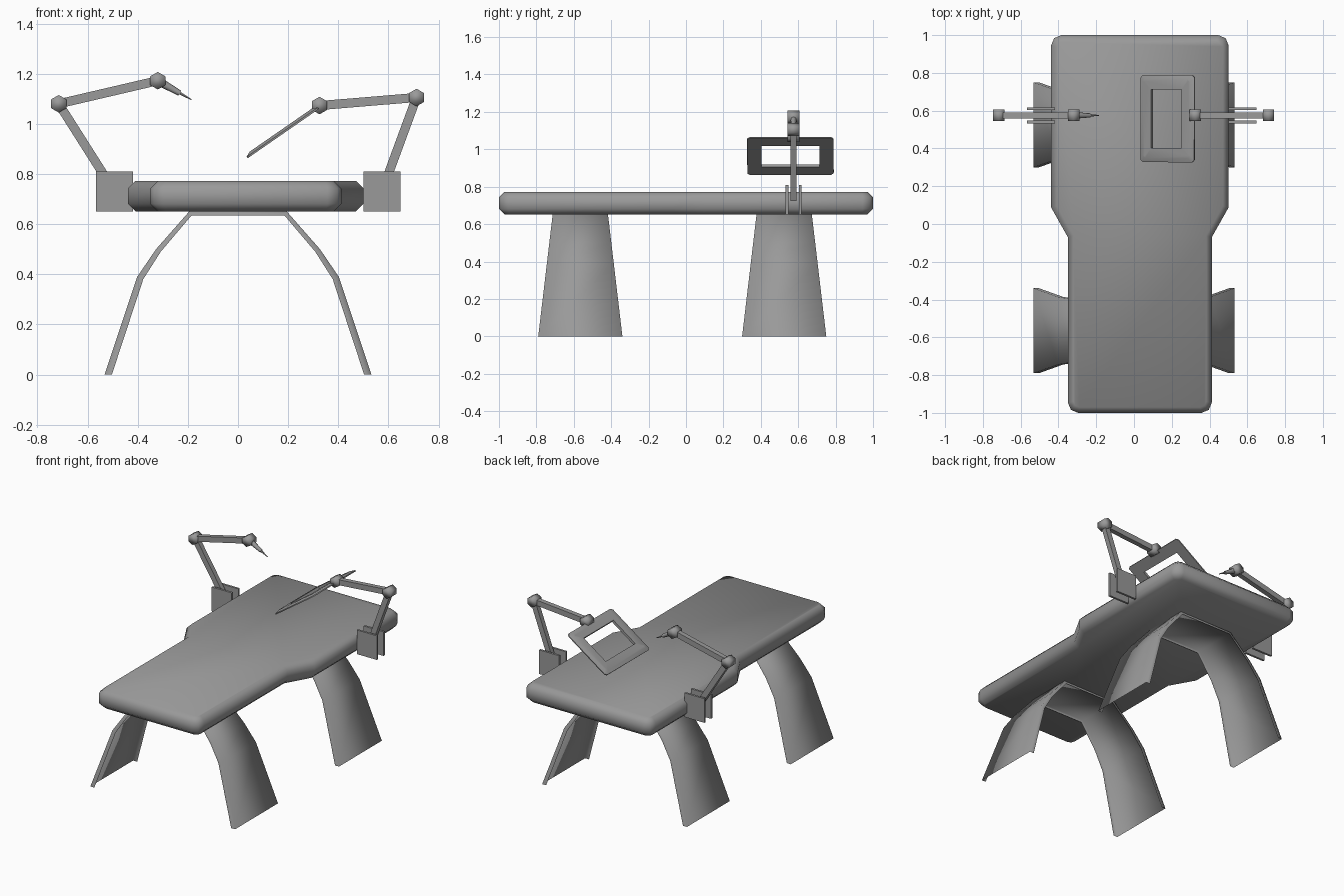
import bpy, bmesh, math
from mathutils import Matrix, Vector

cube = bpy.data.objects.get("Cube")
if cube:
    bpy.data.objects.remove(cube)

grey = bpy.data.materials.new("grey")
grey.use_nodes = True
grey.diffuse_color = (0.32, 0.32, 0.32, 1)
grey.node_tree.nodes["Principled BSDF"].inputs["Base Color"].default_value = (0.32, 0.32, 0.32, 1)

ARM_Y = 0.575


def finish(name, bm, smooth=None):
    bmesh.ops.recalc_face_normals(bm, faces=bm.faces[:])
    mesh = bpy.data.meshes.new(name)
    bm.to_mesh(mesh)
    bm.free()
    mesh.materials.append(grey)
    ob = bpy.data.objects.new(name, mesh)
    bpy.context.collection.objects.link(ob)
    if smooth is not None:
        bpy.ops.object.select_all(action='DESELECT')
        ob.select_set(True)
        bpy.context.view_layer.objects.active = ob
        bpy.ops.object.shade_smooth_by_angle(angle=math.radians(smooth))
    return ob


def prism(points, depth):
    """Solid from a flat outline, extruded by a vector."""
    bm = bmesh.new()
    face = bm.faces.new([bm.verts.new(p) for p in points])
    new = bmesh.ops.extrude_face_region(bm, geom=[face])["geom"]
    bmesh.ops.translate(bm, vec=depth, verts=[v for v in new if isinstance(v, bmesh.types.BMVert)])
    return bm


def box(name, centre, size):
    bm = bmesh.new()
    bmesh.ops.create_cube(bm, size=1, matrix=Matrix.Translation(centre) @ Matrix.Diagonal((*size, 1)))
    return finish(name, bm)


def along(a, b):
    """Frame centred between two (x, z) points, its z axis running from a to b."""
    a, b = (Vector((p[0], ARM_Y, p[1])) for p in (a, b))
    d = b - a
    return Matrix.Translation((a + b) / 2) @ Matrix.Rotation(math.atan2(d.x, d.z), 4, 'Y'), d.length


def bar(name, a, b, width=0.036, depth=0.032):
    m, length = along(a, b)
    bm = bmesh.new()
    bmesh.ops.create_cube(bm, size=1, matrix=m @ Matrix.Diagonal((width, depth, length, 1)))
    return finish(name, bm)


def rod(name, a, b, r1, r2, sides=8):
    m, length = along(a, b)
    bm = bmesh.new()
    bmesh.ops.create_cone(bm, cap_ends=True, segments=sides, radius1=r1, radius2=r2, depth=length, matrix=m)
    return finish(name, bm, 50)


def joint(name, p):
    """Six-sided pivot with a corner at the top."""
    bm = bmesh.new()
    m = Matrix.Translation((p[0], ARM_Y, p[1])) @ Matrix.Rotation(math.pi / 2, 4, 'X')
    bmesh.ops.create_cone(bm, cap_ends=True, segments=6, radius1=0.035, radius2=0.035, depth=0.062, matrix=m)
    return finish(name, bm, 180)


# Padded table top, wide at the head and narrow at the foot
half = [(0.381, -1), (0.381, -0.07), (0.47, 0.088), (0.47, 1)]
outline = [(0.031 + x, y, 0.651) for x, y in half] + [(0.031 - x, y, 0.651) for x, y in reversed(half)]
bm = prism(outline, (0, 0, 0.121))
corners = [e for e in bm.edges if abs(e.verts[0].co.z - e.verts[1].co.z) > 0.1 and abs(e.verts[0].co.y) > 0.9]
bmesh.ops.bevel(bm, geom=corners, offset=0.055, segments=2, profile=0.5, affect='EDGES')
rims = [e for e in bm.edges if abs(e.verts[0].co.z - e.verts[1].co.z) < 0.01]
bmesh.ops.bevel(bm, geom=rims, offset=0.03, segments=1, affect='EDGES')
finish("table_top", bm, 50)

# Two arched legs: thin channels open on the inside, flaring towards the floor
outer = [(0.532, 0), (0.402, 0.39), (0.327, 0.5), (0.195, 0.65)]
inner = [(0.503, 0), (0.378, 0.38), (0.308, 0.49), (0.185, 0.635)]


def arch(points):
    return points + [(-x, z) for x, z in reversed(points)]


for name, cy in (("foot_legs", -0.565), ("head_legs", 0.525)):
    bm = bmesh.new()
    rows = []
    for o, i in zip(arch(outer), arch(inner)):
        ring = []
        for (x, z), side in ((i, -1), (o, -1), (o, 1), (i, 1)):
            w = 0.225 - 0.077 * z / 0.65
            ring.append(bm.verts.new((x, cy + side * w, z)))
        rows.append(ring)
    for r, s in zip(rows, rows[1:]):
        for k in range(3):
            bm.faces.new((r[k], r[k + 1], s[k + 1], s[k]))
    finish(name, bm, 180)

# Clamp plates on both sides of the table
for side, cx in (("right", -0.493), ("left", 0.574)):
    for end, dy in (("front", -0.035), ("back", 0.035)):
        box(f"{side}_bracket_{end}", (cx, ARM_Y + dy, 0.73), (0.147, 0.014, 0.16))

# Right arm with a pointed tool
base, elbow, wrist = (-0.493, 0.73), (-0.715, 1.08), (-0.32, 1.172)
bar("right_lower_arm", base, elbow)
bar("right_upper_arm", elbow, wrist)
joint("right_elbow", elbow)
joint("right_wrist", wrist)
rod("tool_handle", wrist, (-0.232, 1.122), 0.018, 0.011)
rod("tool_needle", (-0.235, 1.124), (-0.185, 1.096), 0.007, 0.002, 6)

# Left arm holding an open frame
base, elbow, wrist = (0.574, 0.73), (0.712, 1.105), (0.325, 1.073)
bar("left_lower_arm", base, elbow)
bar("left_upper_arm", elbow, wrist)
joint("left_elbow", elbow)
joint("left_wrist", wrist)

# Tilted rectangular frame, its upper face sloping to a thin rim
m, length = along((0.035, 0.87), (0.318, 1.066))
m = Matrix.Translation((0, -0.017, 0)) @ m
bm = bmesh.new()
rings = []
for x, hy, hz in ((-0.009, 0.21, length / 2 - 0.02), (0, 0.23, length / 2), (0.008, 0.23, length / 2),
                  (0.008, 0.155, 0.098), (-0.009, 0.155, 0.098)):
    rings.append([bm.verts.new((x, sy * hy, sz * hz)) for sy, sz in ((-1, -1), (1, -1), (1, 1), (-1, 1))])
for a, b in zip(rings, rings[1:] + rings[:1]):
    for k in range(4):
        n = (k + 1) % 4
        bm.faces.new((a[k], a[n], b[n], b[k]))
cut = [bm.edges.get((a[k], b[k])) for a, b in zip(rings[:2], rings[1:3]) for k in range(4)]
bmesh.ops.bevel(bm, geom=cut, offset=0.012, segments=1, affect='EDGES')
bm.transform(m)
finish("screen_frame", bm, 50)
